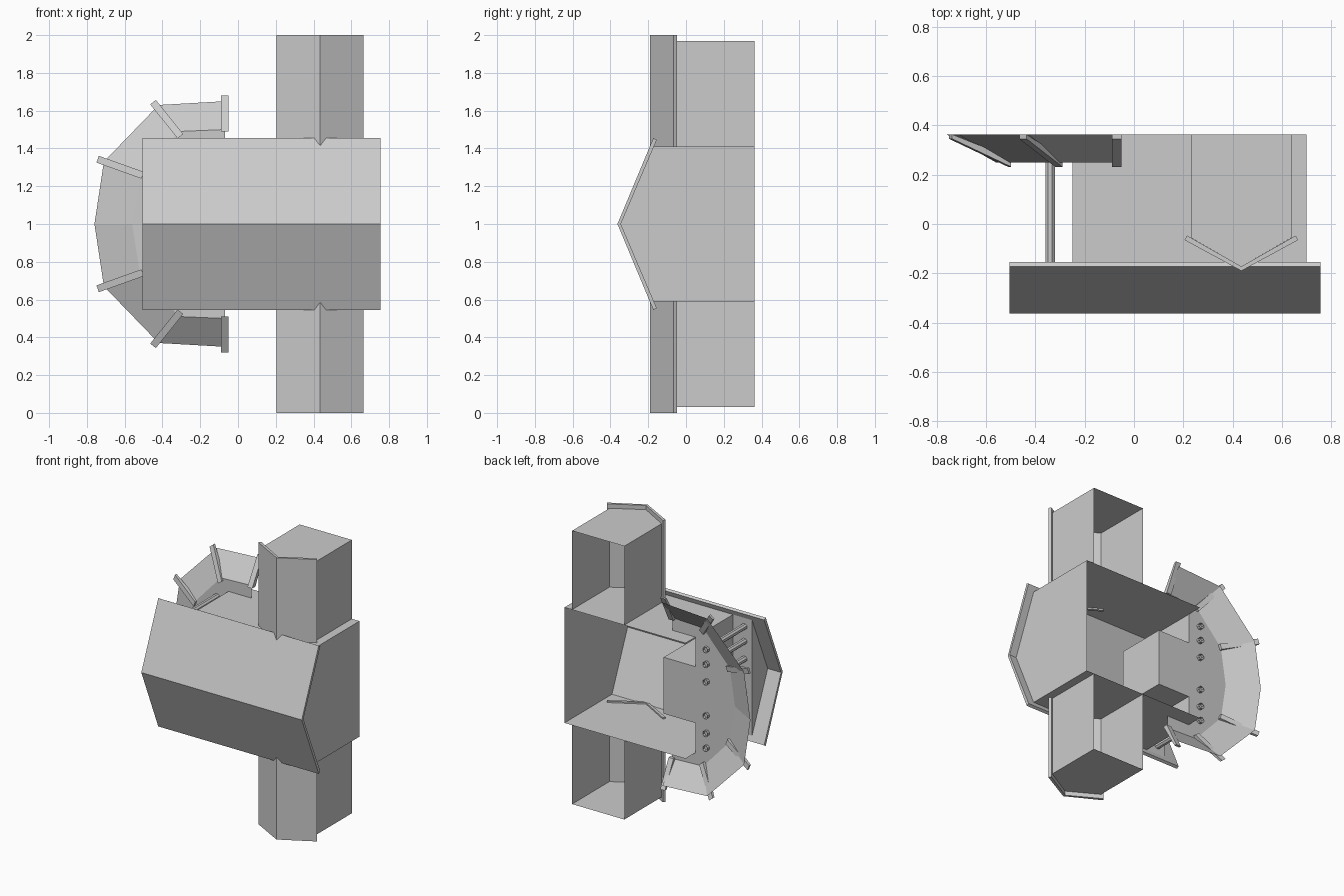
import bpy, math
from mathutils import Vector

if "Cube" in bpy.data.objects:
    bpy.data.objects.remove(bpy.data.objects["Cube"])


def mesh(name, verts, faces):
    me = bpy.data.meshes.new(name)
    me.from_pydata([tuple(v) for v in verts], [], faces)
    me.update()
    ob = bpy.data.objects.new(name, me)
    bpy.context.collection.objects.link(ob)
    return ob


def prism(name, profile, place, a, b, closed=True, caps=(True, True)):
    """Sweep a (u, y) profile from a to b; place(u, y, t) gives the 3D point."""
    n = len(profile)
    verts = [place(u, y, a) for u, y in profile] + [place(u, y, b) for u, y in profile]
    faces = [(i, (i + 1) % n, n + (i + 1) % n, n + i) for i in range(n if closed else n - 1)]
    if caps[0]:
        faces.append(tuple(range(n))[::-1])
    if caps[1]:
        faces.append(tuple(range(n, 2 * n)))
    return mesh(name, verts, faces)


def along_x(u, y, t):
    return (t, y, 1 + u)


def along_z(u, y, t):
    return (0.435 + u, y, t)


def roof_profile(half, ridge, eave, t):
    """Chevron slab cross-section."""
    return [(-half, eave), (0, ridge), (half, eave),
            (half - 0.01, eave + t), (0, ridge + t), (-half + 0.01, eave + t)]


BASE = 0.363

# Main hall: walls open towards +y, gable at the far end
hall = [(-0.41, BASE), (-0.41, -0.17), (0, -0.345), (0.41, -0.17), (0.41, BASE)]
prism("hall_walls", hall, along_x, -0.25, 0.70, closed=False, caps=(False, True))
prism("hall_roof", roof_profile(0.455, -0.363, -0.173, 0.018), along_x, -0.505, 0.755)

# Entrance wall with a recessed vestibule
dw, dt, fl = 0.2, -0.11, 0.25
wall = [(-0.41, fl), (-0.41, -0.17), (0, -0.345), (0.41, -0.17), (0.41, fl),
        (dw, fl), (dw, dt), (-dw, dt), (-dw, fl)]
mesh("entrance_wall", [along_x(u, y, -0.25) for u, y in wall], [tuple(range(9))])
prism("vestibule", [(-dw, fl), (-dw, dt), (dw, dt), (dw, fl)], along_x, -0.25, 0.0,
      caps=(False, True))

# Porch pediment and ceiling
prism("porch_pediment", [(-0.41, -0.17), (0, -0.345), (0.41, -0.17)], along_x, -0.40, -0.25,
      caps=(True, False))

# Side wings, mirrored about z = 1
wing = [(-0.205, BASE), (-0.205, -0.055), (0, -0.172), (0.205, -0.055), (0.205, BASE)]
for label, s in (("upper", 1), ("lower", -1)):
    prism(label + "_wing_walls", wing, along_z, 1 + s * 0.41, 1 + s * 0.97,
          closed=False, caps=(False, True))
    prism(label + "_wing_roof", roof_profile(0.23, -0.19, -0.065, 0.018), along_z,
          1 + s * 0.40, 1 + s)

# Porch floor and sloping apron around it
inner = [(-0.07, 0.50), (-0.31, 0.49), (-0.52, 0.26), (-0.56, 0)]
outer = [(-0.07, 0.65), (-0.42, 0.63), (-0.71, 0.33), (-0.76, 0)]


def full(half):
    return half + [(x, -z) for x, z in half[-2::-1]]


top = [(x, 0.25, 1 + z) for x, z in full(inner)]
low = [(x, BASE, 1 + z) for x, z in full(outer)]
mesh("porch_apron", top + low, [(i, i + 1, i + 8, i + 7) for i in range(6)])
floor = top + [(-0.07, 0.25, 0.59), (-0.25, 0.25, 0.59), (-0.25, 0.25, 1.41), (-0.07, 0.25, 1.41)]
mesh("porch_floor", floor, [tuple(range(11))])

# Curbs running down the apron
curbs = [((-0.07, 0.49), (-0.07, 0.68)), ((-0.305, 0.465), (-0.45, 0.645)),
         ((-0.505, 0.258), (-0.743, 0.343))]
for i, (p, q) in enumerate(curbs):
    for s in (1, -1):
        a = Vector((p[0], 0, 1 + s * p[1]))
        b = Vector((q[0], 0, 1 + s * q[1]))
        d = (b - a).normalized()
        side = Vector((-d.z, 0, d.x)) * 0.019
        verts = []
        for k in (-1, 1):
            for pt, y in ((a, 0.232), (b, 0.345), (b, BASE), (a, 0.268)):
                verts.append(pt + side * k + Vector((0, y, 0)))
        mesh("apron_curb_%d_%s" % (i, "upper" if s > 0 else "lower"), verts,
             [(0, 1, 2, 3), (7, 6, 5, 4)] +
             [(j, j + 4, (j + 1) % 4 + 4, (j + 1) % 4) for j in range(4)])

# Porch columns: hollow eight-sided tubes
for i, z in enumerate((0.12, 0.245, 0.35)):
    for s in (1, -1):
        ring = [(-0.34 + 0.021 * math.cos(math.tau * (k + 0.5) / 8),
                 0.021 * math.sin(math.tau * (k + 0.5) / 8)) for k in range(8)]
        prism("porch_column_%d_%s" % (i, "upper" if s > 0 else "lower"), ring,
              lambda u, v, t: (u, t, 1 + s * z + v), -0.18, 0.27, caps=(False, False))
